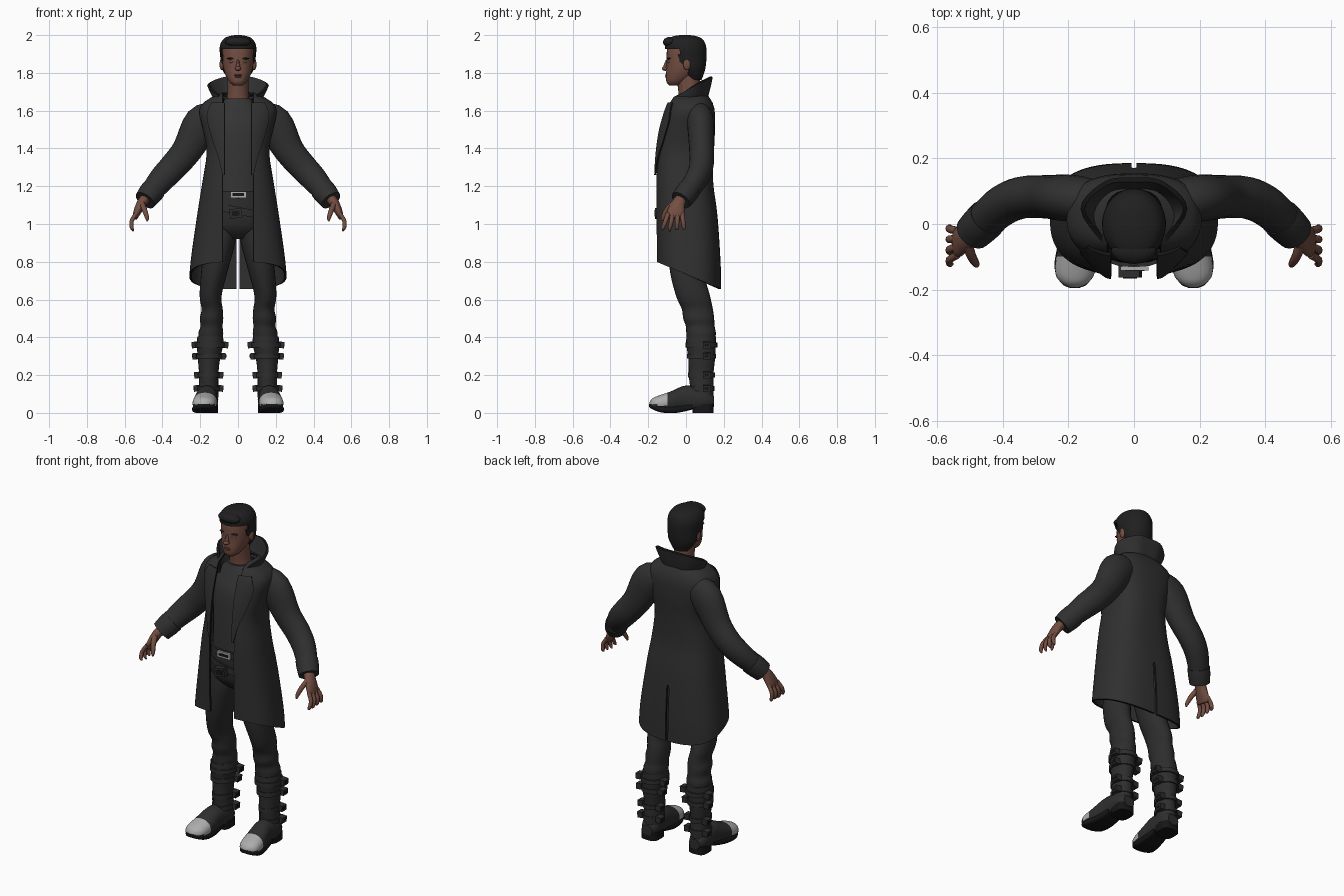
import bpy, bmesh
from math import sin, cos, pi, asin
from mathutils import Vector, Matrix

cube = bpy.data.objects.get("Cube")
if cube:
    bpy.data.objects.remove(cube, do_unlink=True)

X, Y, Z = Vector((1, 0, 0)), Vector((0, 1, 0)), Vector((0, 0, 1))
parts = []


def material(name, r, g=None, b=None):
    m = bpy.data.materials.new(name)
    m.use_nodes = True
    colour = (r, r if g is None else g, r if b is None else b, 1)
    m.diffuse_color = colour
    node = m.node_tree.nodes["Principled BSDF"]
    node.inputs["Base Color"].default_value = colour
    node.inputs["Roughness"].default_value = .8
    return m


cloth = material("coat charcoal", .029)
trim = material("black trim", .008)
shirt_grey = material("shirt charcoal", .034)
denim = material("trouser charcoal", .026)
leather = material("boot leather", .027)
hair_black = material("hair black", .014)
skin = material("brown skin", .17, .075, .053)
lip = material("lip brown", .13, .05, .04)
eye_tone = material("eye grey", .3, .25, .22)
steel = material("steel grey", .42)


def finish(name, bm, mat, mirror=False, thick=0, rim=None):
    bmesh.ops.recalc_face_normals(bm, faces=bm.faces)
    mesh = bpy.data.meshes.new(name)
    bm.to_mesh(mesh)
    bm.free()
    obj = bpy.data.objects.new(name, mesh)
    bpy.context.collection.objects.link(obj)
    mesh.materials.append(mat)
    if rim:
        mesh.materials.append(rim)
    if mirror:
        obj.modifiers.new("Mirror", "MIRROR")
    if thick:
        shell = obj.modifiers.new("Solidify", "SOLIDIFY")
        shell.thickness, shell.offset = thick, 0
        shell.material_offset_rim = 1 if rim else 0
    parts.append(obj)
    return obj


def smooth(rows, n=4):
    """Catmull-Rom samples through rows of numbers."""
    out = []
    for i in range(len(rows) - 1):
        four = rows[max(i - 1, 0)], rows[i], rows[i + 1], rows[min(i + 2, len(rows) - 1)]
        for t in (s / n for s in range(n)):
            out.append([b + t / 2 * (c - a + t * (2*a - 5*b + 4*c - d + t * (3*b - 3*c + d - a)))
                        for a, b, c, d in zip(*four)])
    return out + [list(rows[-1])]


def power(v, p):
    return abs(v) ** p * (1 if v >= 0 else -1)


def tube(name, rows, mat, up=Y, axis=None, sides=24, p=1, floor=0, steps=4, **kw):
    """Loft of rings; each row is centre x, y, z and two radii."""
    path = smooth(rows, steps)
    pts = [Vector(r[:3]) for r in path]
    bm = bmesh.new()
    rings = []
    for i, row in enumerate(path):
        along = axis or (pts[min(i + 1, len(pts) - 1)] - pts[max(i - 1, 0)]).normalized()
        side_b = (up - along * up.dot(along)).normalized()
        side_a = side_b.cross(along)
        ring = []
        for k in range(sides):
            t = 2 * pi * k / sides
            v = pts[i] + side_a * row[3] * power(cos(t), p) + side_b * row[4] * power(sin(t), p)
            v.z = max(v.z, floor)
            ring.append(bm.verts.new(v))
        rings.append(ring)
    for lo, hi in zip(rings, rings[1:]):
        for k in range(sides):
            n = (k + 1) % sides
            bm.faces.new((lo[k], lo[n], hi[n], hi[k]))
    bm.faces.new(rings[0])
    bm.faces.new(rings[-1])
    return finish(name, bm, mat, **kw)


def grid(name, table, mat, **kw):
    bm = bmesh.new()
    vs = [[bm.verts.new(p) for p in row] for row in table]
    for lo, hi in zip(vs, vs[1:]):
        for k in range(len(lo) - 1):
            bm.faces.new((lo[k], lo[k + 1], hi[k + 1], hi[k]))
    return finish(name, bm, mat, **kw)


def ball(name, at, size, mat, **kw):
    bm = bmesh.new()
    bmesh.ops.create_uvsphere(bm, u_segments=16, v_segments=10, radius=1,
                              matrix=Matrix.LocRotScale(Vector(at), None, Vector(size)))
    return finish(name, bm, mat, **kw)


def box(name, at, size, mat, tilt=0, **kw):
    bm = bmesh.new()
    turn = Matrix.Rotation(tilt, 3, "Y").to_quaternion()
    bmesh.ops.create_cube(bm, size=1, matrix=Matrix.LocRotScale(Vector(at), turn, Vector(size)))
    return finish(name, bm, mat, **kw)


# Coat body: height, half width, front and back depth, open at front and slit behind
profile = smooth([(.65, .255, -.15, .18), (.8, .245, -.15, .177), (1.05, .21, -.155, .16),
                  (1.22, .183, -.157, .138), (1.38, .16, -.15, .14), (1.5, .18, -.13, .148),
                  (1.6, .2, -.1, .146), (1.65, .165, -.08, .13), (1.69, .085, -.06, .1)])


def section(z):
    for lo, hi in zip(profile, profile[1:]):
        if z <= hi[0]:
            f = (z - lo[0]) / (hi[0] - lo[0])
            return [a + (b - a) * f for a, b in zip(lo, hi)]
    return profile[-1]


CURVE = .75


def coat_point(t, z):
    _, w, front, back = section(z)
    return Vector((w * max(sin(t), 0) ** CURVE,
                   (front + back) / 2 - (back - front) / 2 * power(cos(t), CURVE), z))


def angle_at(x, z):
    w = section(z)[1]
    return asin(min(x / w, .95) ** (1 / CURVE))


columns, levels, top = 28, 40, 1.69
table = []
for i in range(levels + 1):
    row = []
    for j in range(columns + 1):
        start = angle_at(.08, .75)
        rough = coat_point(start + (pi - start) * j / columns, .75)
        hem = .8 - .44 * (rough.y + .15)
        z = hem + (top - hem) * i / levels
        start = angle_at(.08, z)
        p = coat_point(start + (pi - start) * j / columns, z)
        if j == columns:
            p.x = .008 if z < .97 else 0
        row.append(p)
    table.append(row)
grid("coat_body", table, cloth, mirror=True, thick=.012, rim=trim)

# Lapels lie on the coat fronts
table = []
for z, outer in smooth([(1.64, .14), (1.57, .163), (1.46, .138), (1.36, .105), (1.26, .082)], 5):
    row = [coat_point(angle_at(.07 + (outer - .07) * k / 6, z), z) - Y * .012 for k in range(7)]
    table.append(row)
grid("lapels", table, cloth, mirror=True, thick=.01, rim=trim)

# Flared standing collar
base = smooth([(0, .105, 1.66), (.07, .098, 1.66), (.11, .03, 1.65), (.075, -.075, 1.61)], 5)
edge = smooth([(0, .135, 1.78), (.085, .125, 1.775), (.157, .045, 1.735), (.08, -.065, 1.665)], 5)
table = []
for f in (0, .25, .5, .75, 1):
    table.append([Vector(a).lerp(Vector(b), f) - Z * .03 * f * (1 - f) for a, b in zip(base, edge)])
grid("collar", table, cloth, mirror=True, thick=.014, rim=trim)

# Sleeves and cuffs
tube("sleeves", [(.12, .07, 1.56, .08, .065), (.19, .078, 1.53, .098, .072),
                 (.27, .083, 1.39, .08, .066), (.345, .08, 1.3, .074, .064),
                 (.41, .05, 1.23, .068, .06), (.485, -.02, 1.135, .052, .05)],
     cloth, mirror=True)
tube("cuffs", [(.445, .02, 1.185, .064, .06), (.465, 0, 1.16, .064, .06),
               (.492, -.027, 1.125, .058, .056)], cloth, mirror=True)

# Hands
tube("palms", [(.485, -.02, 1.14, .028, .03), (.51, -.04, 1.11, .026, .036),
               (.535, -.055, 1.06, .02, .046), (.545, -.06, 1.03, .012, .04)], skin, mirror=True)
for i, finger in enumerate(("index", "middle", "ring", "little")):
    y, tip, drop = -.095 + .025 * i, -.122 + .037 * i, .008 * abs(i - 1)
    tube(finger + "_fingers", [(.54, y, 1.055, .011, .012), (.563, (y + tip) / 2, 1.015, .011, .012),
                               (.562, tip, .98, .01, .01), (.553, tip, .962 + drop, .004, .004)],
         skin, sides=10, mirror=True)
tube("thumbs", [(.51, -.06, 1.11, .016, .018), (.495, -.1, 1.075, .014, .015),
                (.482, -.122, 1.035, .011, .011), (.48, -.127, 1.015, .004, .004)],
     skin, sides=10, mirror=True)

# Shirt and trousers
tube("shirt", [(0, 0, 1.1, .14, .12), (0, 0, 1.3, .135, .12), (0, .01, 1.5, .14, .12),
               (0, .015, 1.6, .12, .09), (0, .012, 1.665, .065, .06)], shirt_grey, axis=Z, p=.85)
tube("hips", [(0, .01, .92, .08, .06), (0, .005, .98, .15, .11), (0, 0, 1.08, .155, .122),
              (0, 0, 1.15, .14, .124)], denim, axis=Z, p=.85)
tube("trouser_legs", [(.085, .01, 1.0, .078, .1), (.095, .005, .9, .08, .1),
                      (.125, .005, .75, .07, .09), (.145, .037, .62, .058, .09),
                      (.137, .06, .55, .056, .082), (.14, .067, .5, .062, .082),
                      (.14, .075, .46, .058, .076), (.144, .08, .42, .066, .078),
                      (.147, .08, .36, .06, .07)], denim, axis=Z, mirror=True)

# Belts with buckles
tube("waist_belt", [(0, 0, 1.135, .145, .132), (0, 0, 1.175, .145, .132)], leather, axis=Z, p=.85, steps=1)
box("waist_buckle", (.002, -.136, 1.155), (.085, .012, .036), steel)
box("waist_buckle_inset", (.002, -.141, 1.155), (.06, .006, .016), trim)
tube("slung_belt", [(0, 0, 1.05, .15, .132), (0, 0, 1.09, .15, .132)], leather,
     axis=Vector((.2, 0, 1)).normalized(), p=.85, steps=1)
box("slung_buckle", (-.012, -.145, 1.056), (.065, .036, .05), leather, tilt=-.15)
box("slung_buckle_plate", (-.012, -.164, 1.056), (.04, .006, .028), trim, tilt=-.15)

# Boots: shaft, foot with steel toe, sole and heel
tube("boot_shafts", [(.147, .08, .405, .068, .078), (.148, .08, .36, .07, .078),
                     (.154, .083, .28, .058, .07), (.155, .08, .2, .051, .065),
                     (.156, .084, .13, .052, .062), (.158, .085, .05, .053, .058)],
     leather, axis=Z, mirror=True)
feet = tube("boot_feet", [(.158, .147, .06, .035, .03), (.16, .1, .07, .055, .06),
                          (.165, 0, .075, .056, .07), (.173, -.08, .058, .063, .056),
                          (.18, -.15, .048, .06, .042), (.181, -.18, .045, .04, .03),
                          (.181, -.194, .042, .012, .012)],
            leather, up=Z, axis=Y, p=.9, floor=.025, mirror=True)
feet.data.materials.append(steel)
for face in feet.data.polygons:
    if face.center.y < -.1 and face.center.z > .042:
        face.material_index = 1
tube("boot_soles", [(.164, .035, .034, .05, .016), (.17, -.05, .018, .06, .018),
                    (.179, -.13, .02, .064, .018), (.181, -.18, .034, .042, .014),
                    (.181, -.196, .04, .012, .008)],
     trim, up=Z, axis=Y, p=.5, mirror=True)
tube("boot_heels", [(.159, .09, 0, .053, .056), (.159, .09, .048, .053, .056)],
     trim, axis=Z, p=.6, steps=1, mirror=True)

# Boot straps and their buckles
for i, (z, x, a, b) in enumerate([(.36, .148, .077, .084), (.3, .153, .069, .078),
                                  (.2, .155, .057, .071), (.13, .156, .058, .068)]):
    label = "_%d" % (i + 1)
    tube("boot_straps" + label, [(x, .082, z - .013, a, b), (x, .082, z + .013, a, b)],
         leather, axis=Z, steps=1, mirror=True)
    for side, word in ((1, "outer"), (-1, "inner")):
        box(word + "_buckles" + label, (x + side * (a + .003), .11, z), (.034, .042, .034),
            leather, tilt=.1 * side, mirror=True)
        box(word + "_buckle_pins" + label, (x + side * (a + .016), .11, z), (.012, .024, .016),
            trim, mirror=True)

# Neck and head
tube("neck", [(0, .03, 1.6, .075, .065), (0, .022, 1.68, .058, .06), (0, .01, 1.79, .056, .062)],
     skin, axis=Z)
tube("head", [(0, -.062, 1.732, .022, .026), (0, -.053, 1.75, .044, .05), (0, -.03, 1.785, .064, .076),
              (0, -.01, 1.83, .078, .093), (0, -.003, 1.89, .083, .1), (0, 0, 1.94, .08, .095),
              (0, 0, 1.98, .045, .055)], skin, axis=Z, sides=32, p=.93)
ball("nose_tip", (0, -.11, 1.823), (.017, .018, .012), skin)
tube("nose_bridge", [(0, -.095, 1.865, .008, .012), (0, -.104, 1.84, .01, .014),
                     (0, -.11, 1.82, .013, .012)], skin, sides=12)
ball("ears", (.086, .005, 1.845), (.012, .02, .031), skin, mirror=True)
ball("eyes", (.033, -.088, 1.858), (.015, .012, .006), eye_tone, mirror=True)
ball("eyebrows", (.035, -.089, 1.876), (.024, .012, .005), hair_black, mirror=True)
ball("upper_lip", (0, -.098, 1.788), (.022, .014, .005), lip)
ball("lower_lip", (0, -.097, 1.779), (.02, .014, .006), lip)

# Short hair: a cap trimmed away from the face, with a raised fringe
cap = tube("hair", [(0, .045, 1.765, .045, .035), (0, .03, 1.82, .08, .068), (0, .007, 1.88, .09, .098),
                    (0, -.003, 1.94, .093, .106), (0, -.006, 1.975, .076, .092),
                    (0, -.006, 1.99, .05, .062), (0, -.004, 1.996, .02, .03)],
           hair_black, axis=Z, sides=40, thick=.007)
bm = bmesh.new()
bm.from_mesh(cap.data)
bald = []
for face in bm.faces:
    c = face.calc_center_median()
    if (c.z < 1.928 and c.y < -.035) or (c.z < 1.85 and c.y < .012):
        bald.append(face)
bmesh.ops.delete(bm, geom=bald, context="FACES")
bm.to_mesh(cap.data)
bm.free()
ball("hair_fringe", (0, -.082, 1.963), (.07, .04, .028), hair_black)

# Bake modifiers and shade smoothly with crisp edges
bpy.ops.object.select_all(action="DESELECT")
for obj in parts:
    obj.select_set(True)
bpy.context.view_layer.objects.active = parts[0]
bpy.ops.object.convert(target="MESH")
bpy.ops.object.shade_smooth_by_angle(angle=.7)
